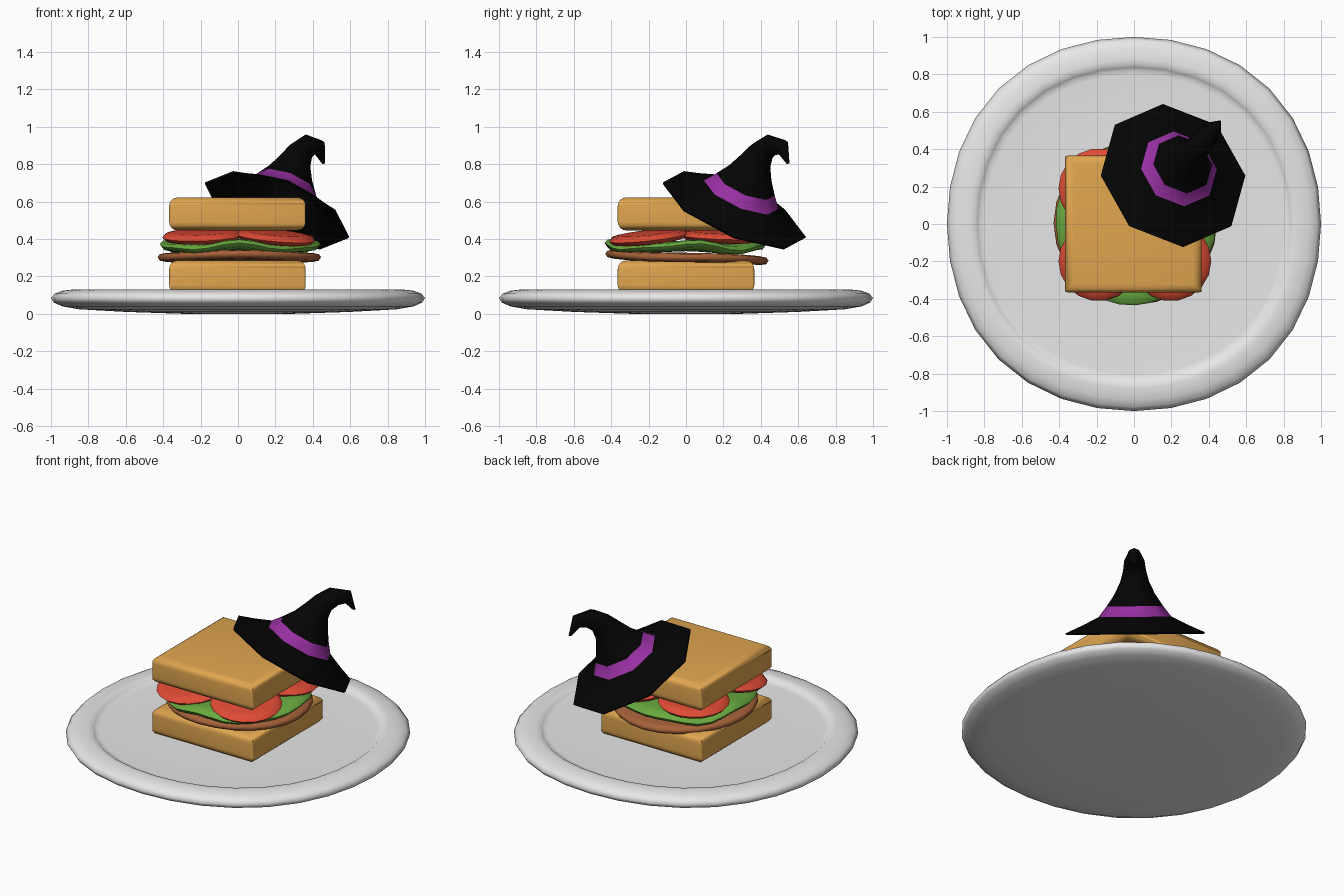
import bpy, bmesh, math
from mathutils import Vector, Matrix, Euler

if "Cube" in bpy.data.objects:
    bpy.data.objects.remove(bpy.data.objects["Cube"])


def mat(name, col):
    m = bpy.data.materials.new(name)
    m.diffuse_color = (*col, 1)
    m.use_nodes = True
    m.node_tree.nodes["Principled BSDF"].inputs["Base Color"].default_value = m.diffuse_color
    return m


WHITE = mat("plate white", (0.80, 0.80, 0.80))
CRUST = mat("toast", (0.75, 0.38, 0.08))
HAM = mat("ham brown", (0.38, 0.12, 0.04))
GREEN = mat("lettuce green", (0.14, 0.40, 0.05))
RED = mat("tomato red", (0.74, 0.07, 0.035))
BLACK = mat("hat black", (0.0012, 0.0012, 0.0012))
PURPLE = mat("band purple", (0.32, 0.03, 0.37))


def finish(name, bm, mats, smooth=None):
    bmesh.ops.recalc_face_normals(bm, faces=bm.faces)
    me = bpy.data.meshes.new(name)
    bm.to_mesh(me)
    bm.free()
    ob = bpy.data.objects.new(name, me)
    bpy.context.collection.objects.link(ob)
    for m in mats:
        me.materials.append(m)
    if smooth:
        bpy.ops.object.select_all(action='DESELECT')
        ob.select_set(True)
        bpy.context.view_layer.objects.active = ob
        bpy.ops.object.shade_smooth_by_angle(angle=math.radians(smooth))
    return ob


def skin(bm, rings):
    """Bridge rings of points, cap both ends; returns faces per band."""
    vs = [[bm.verts.new(p) for p in r] for r in rings]
    n = len(vs[0])
    bands = [[bm.faces.new((a[i], a[(i + 1) % n], b[(i + 1) % n], b[i])) for i in range(n)]
             for a, b in zip(vs, vs[1:])]
    bm.faces.new(vs[0][::-1])
    bm.faces.new(vs[-1])
    return bands


def lathe(name, profile, n, m, smooth=75, shape=lambda a, r, z: (r, z)):
    bm = bmesh.new()
    rings = []
    for r, z in profile:
        ring = []
        for i in range(n):
            a = 2 * math.pi * i / n
            rr, zz = shape(a, r, z)
            ring.append((rr * math.cos(a), rr * math.sin(a), zz))
        rings.append(ring)
    skin(bm, rings)
    return finish(name, bm, [m], smooth)


# Plate, very slightly squarish
lathe("plate", [(0.3, 0.0), (0.6, 0.01), (0.85, 0.024), (0.94, 0.04), (0.985, 0.06), (1.0, 0.085),
                (0.98, 0.108), (0.94, 0.123), (0.88, 0.13), (0.85, 0.127), (0.838, 0.118),
                (0.825, 0.11), (0.80, 0.108), (0.5, 0.108)], 32, WHITE,
      shape=lambda a, r, z: (r * (1 + 0.024 * math.sin(2 * a) ** 2), z))

# Bread slices with rounded crust
for name, z0, z1 in (("bottom_bread", 0.108, 0.285), ("top_bread", 0.446, 0.622)):
    bm = bmesh.new()
    bmesh.ops.create_cube(bm, size=1, matrix=Matrix.Translation((-0.003, 0, (z0 + z1) / 2))
                          @ Matrix.Diagonal((0.73, 0.73, z1 - z0, 1)))
    flat = [e for e in bm.edges if abs(e.verts[0].co.z - e.verts[1].co.z) < 0.01]
    bmesh.ops.bevel(bm, geom=flat, offset=0.045, segments=4, profile=0.5, affect='EDGES')
    upright = [e for e in bm.edges if abs(e.verts[0].co.z - e.verts[1].co.z) > 0.05]
    corner = [e for e in upright if abs(e.verts[0].co.x + 0.003) > 0.36 and abs(e.verts[0].co.y) > 0.36]
    bmesh.ops.bevel(bm, geom=corner, offset=0.012, segments=2, profile=0.5, affect='EDGES')
    finish(name, bm, [CRUST], 60)

# Ham slice, slightly tilted
ham = lathe("ham_slice", [(0.39, -0.026), (0.425, -0.019), (0.437, 0.0), (0.425, 0.016),
                          (0.39, 0.022)], 24, HAM,
            shape=lambda a, r, z: (r, z + 0.004 * math.sin(3 * a)))
ham.location = (0.007, 0.005, 0.303)
ham.rotation_euler = (math.radians(-2), 0, 0)


# Lettuce leaf, raised towards the four sides and drooping at the corners
def wave(a, r, z):
    k = (r / 0.42) ** 2
    return (r * (1 + 0.02 * math.sin(3 * a + 1)),
            z + k * (0.014 * math.cos(4 * a) + 0.007 * math.sin(7 * a) - 0.006))


leaf = lathe("lettuce", [(0.10, -0.03), (0.25, -0.03), (0.36, -0.028), (0.415, -0.02), (0.43, 0.0),
                         (0.415, 0.018), (0.36, 0.024), (0.25, 0.024), (0.10, 0.024)], 32, GREEN,
             shape=wave)
leaf.location = (0.005, 0.0, 0.364)

# Four overlapping tomato slices: x, y, z, outward droop along x and y in degrees
for name, x, y, z, dx, dy in (("tomato_front_left", -0.19, -0.20, 0.415, 2, 7),
                              ("tomato_front_right", 0.20, -0.20, 0.408, 5, 6),
                              ("tomato_back_left", -0.19, 0.19, 0.417, 2, 2),
                              ("tomato_back_right", 0.20, 0.19, 0.412, 4, 2)):
    t = lathe(name, [(0.16, -0.026), (0.195, -0.02), (0.214, 0.0), (0.195, 0.02), (0.16, 0.026)], 18, RED)
    t.location = (x, y, z)
    t.rotation_euler = Euler((-math.copysign(math.radians(dy), y), math.copysign(math.radians(dx), x), 0))

# Witch hat: eight-sided shell swept along a bent spine, (offset, height, radius, lean)
az, lean = math.radians(49), math.radians(30)
down = Vector((math.cos(az) * math.cos(lean), math.sin(az) * math.cos(lean), -math.sin(lean)))
up = Vector((math.cos(az) * math.sin(lean), math.sin(az) * math.sin(lean), math.cos(lean)))
side = up.cross(down)
base = Vector((0.207, 0.257, 0.551))
spine = [(0, 0.29, 0.07, 0), (0, 0.155, 0.155, 0), (0, 0.09, 0.207, 0),       # inside
         (0, -0.004, 0.408, 0), (0, 0.006, 0.413, 0),                        # brim edge
         (0, 0.05, 0.315, 0), (0, 0.10, 0.216, 0),                           # brim
         (0, 0.163, 0.168, 0), (0, 0.235, 0.120, 0), (0, 0.31, 0.085, 5),    # band, crown
         (0.012, 0.375, 0.068, 15), (0.050, 0.435, 0.060, 38),
         (0.128, 0.466, 0.042, 85), (0.205, 0.410, 0.008, 135)]              # curled tip
rings = []
for u, h, r, tilt in spine:
    t = math.radians(tilt)
    radial = down * math.cos(t) - up * math.sin(t)
    rings.append([base + down * u + up * h + radial * (r * math.cos(k * math.pi / 4))
                  + side * (r * math.sin(k * math.pi / 4)) for k in range(8)])
bm = bmesh.new()
bands = skin(bm, rings)
for f in bands[6]:
    f.material_index = 1
finish("witch_hat", bm, [BLACK, PURPLE], 60)
